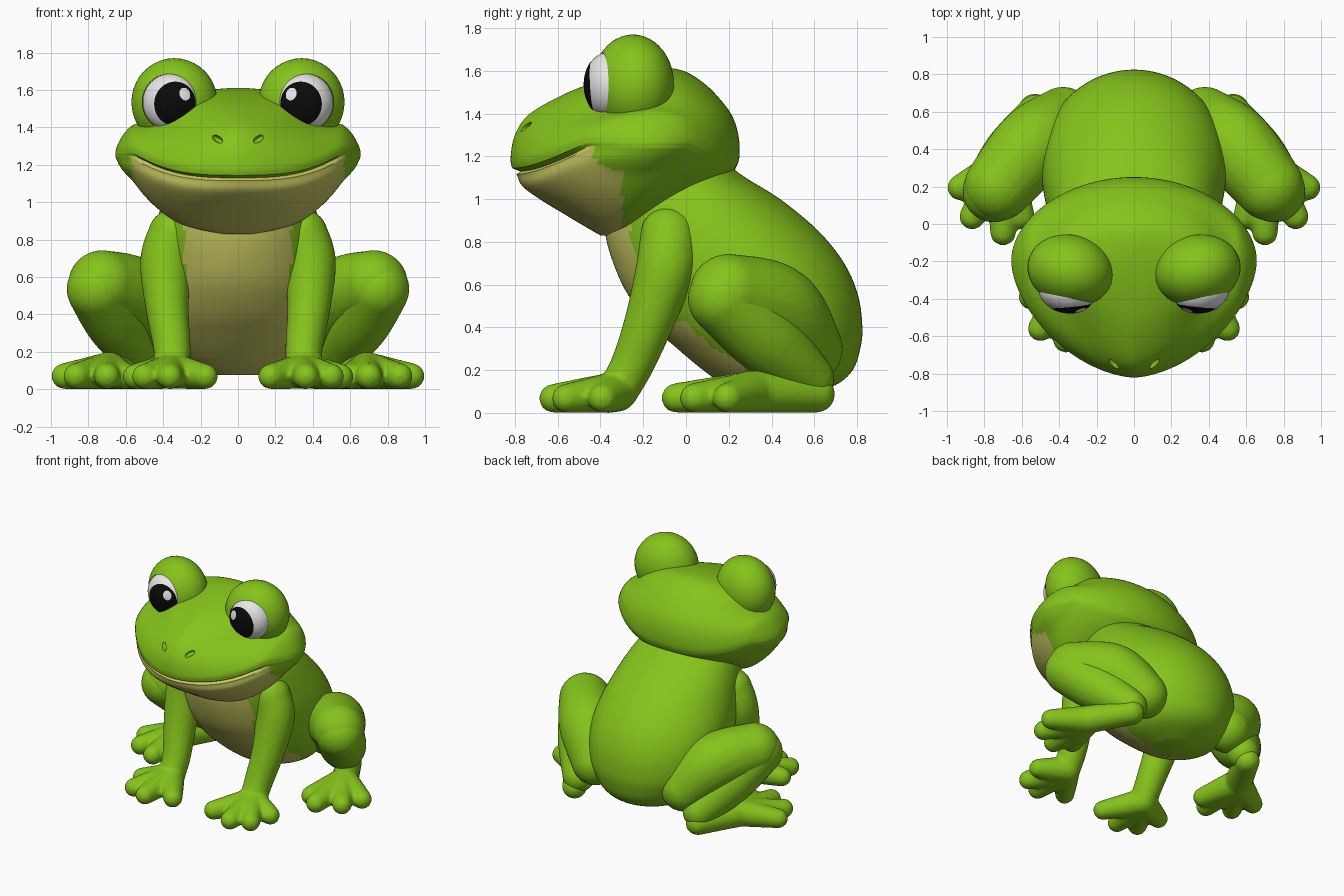
import bpy, bmesh
from math import sin, cos, pi, copysign, radians
from mathutils import Vector, Matrix, Euler

if "Cube" in bpy.data.objects:
    bpy.data.objects.remove(bpy.data.objects["Cube"])


def material(name, rgb):
    m = bpy.data.materials.new(name)
    m.use_nodes = True
    m.diffuse_color = (*rgb, 1)
    m.node_tree.nodes["Principled BSDF"].inputs["Base Color"].default_value = (*rgb, 1)
    return m


GREEN = material("leaf green", (0.235, 0.55, 0.011))
TAN = material("belly tan", (0.58, 0.58, 0.12))
WHITE = material("eye white", (0.85, 0.85, 0.85))
BLACK = material("pupil black", (0.003, 0.003, 0.003))


def finish(name, bm, mats):
    bmesh.ops.recalc_face_normals(bm, faces=bm.faces)
    for f in bm.faces:
        f.smooth = True
    me = bpy.data.meshes.new(name)
    bm.to_mesh(me)
    bm.free()
    for m in mats:
        me.materials.append(m)
    ob = bpy.data.objects.new(name, me)
    bpy.context.collection.objects.link(ob)
    return ob


def spline(rows, k):
    """Catmull-Rom samples through rows of any width."""
    out = []
    for i in range(len(rows) - 1):
        quad = list(zip(rows[max(i - 1, 0)], rows[i], rows[i + 1],
                        rows[min(i + 2, len(rows) - 1)]))
        for j in range(k):
            t = j / k
            out.append([b + t / 2 * (c - a + t * (2 * a - 5 * b + 4 * c - d
                        + t * (3 * (b - c) + d - a))) for a, b, c, d in quad])
    return out + [list(rows[-1])]


def loft(name, rows, is_tan, warp=Vector, n=96, k=5):
    """Stack rings: height, front y, back y, half width, widest y, front roundness."""
    bm = bmesh.new()
    rings = []
    samples = spline(rows, k)
    for z, front, back, w, mid, power in samples:
        ring = []
        for i in range(n):
            c, s = cos(2 * pi * i / n), sin(2 * pi * i / n)
            p = 2 / power if s < 0 else 1
            depth = mid - front if s < 0 else back - mid
            ring.append(bm.verts.new(warp((copysign(w * abs(c) ** p, c),
                                           mid + copysign(depth * abs(s) ** p, s), z))))
        rings.append(ring)
    for r in range(len(rings) - 1):
        level = (samples[r][0] + samples[r + 1][0]) / 2
        a, b = rings[r], rings[r + 1]
        for i in range(n):
            j = (i + 1) % n
            f = bm.faces.new((a[i], a[j], b[j], b[i]))
            f.material_index = int(is_tan(level, f.calc_center_median()))
    for ring in (rings[0], rings[-1]):
        f = bm.faces.new(ring)
        f.material_index = int(is_tan(ring[0].co.z, f.calc_center_median()))
    return finish(name, bm, (GREEN, TAN))


def mirror(ob):
    ob.modifiers.new("mirror", "MIRROR")
    return ob


def carve(ob, cutter):
    """Cut one shape out of another and drop the cutter."""
    cut = ob.modifiers.new("carve", "BOOLEAN")
    cut.operation = "DIFFERENCE"
    cut.object = cutter
    bpy.ops.object.select_all(action="DESELECT")
    bpy.context.view_layer.objects.active = ob
    ob.select_set(True)
    bpy.ops.object.modifier_apply(modifier=cut.name)
    bpy.data.objects.remove(cutter)
    bpy.ops.object.shade_smooth_by_angle(angle=radians(40))
    return ob


def limb(name, chains):
    """Fuse chains of (x, y, z, radius) into one soft skin, then mirror it."""
    bm = bmesh.new()
    for chain in chains:
        for x, y, z, r in spline(chain, 12):
            bmesh.ops.create_icosphere(bm, subdivisions=3, radius=r,
                                       matrix=Matrix.Translation((x, y, z)))
    ob = finish(name, bm, (GREEN,))
    skin = ob.modifiers.new("skin", "REMESH")
    skin.mode = "VOXEL"
    skin.voxel_size = 0.014
    skin.use_smooth_shade = True
    soft = ob.modifiers.new("soften", "SMOOTH")
    soft.factor = 0.5
    soft.iterations = 5
    return mirror(ob)


def spread(root, toes, r):
    """Webbed toe chains fanning out from a root."""
    x0, y0 = root[:2]
    return [[root, (x0 + 0.5 * (x - x0), y0 + 0.5 * (y - y0), r + 0.015, r + 0.015), (x, y, r, r)]
            for x, y in toes]


def dome(name, mat, centre, radii, aim=(0, -1, 0), angle=180, tilt=0, yaw=0):
    """Ellipsoid, or the cap of one within an angle of the aim direction."""
    bm = bmesh.new()
    bmesh.ops.create_uvsphere(bm, u_segments=40, v_segments=24, radius=1)
    if angle < 180:
        # Keep half the sphere and draw its rings in over the cap
        bmesh.ops.delete(bm, geom=[v for v in bm.verts if v.co.z < -0.01], context="VERTS")
        for v in bm.verts:
            polar = Vector((0, 0, 1)).angle(v.co) * angle / 90
            flat = Vector((v.co.x, v.co.y, 0))
            flat = flat.normalized() if flat.length > 1e-4 else flat
            v.co = flat * sin(polar) + Vector((0, 0, cos(polar)))
    turn = Vector(aim).to_track_quat("Z", "Y").to_matrix().to_4x4()
    spin = Euler((0, radians(tilt), radians(yaw))).to_matrix().to_4x4()
    bm.transform(Matrix.Translation(centre) @ spin @ Matrix.Diagonal((*radii, 1)) @ turn)
    return finish(name, bm, (mat,))


# Body: an egg with a tan front
def belly(z, c):
    return abs(c.x) < (0.36 if z < 0.42 else 0.285) and c.y < 0.38 - 0.5 * z


body_rows = [
    (0.075, 0.30, 0.55, 0.12, 0.42, 2), (0.13, 0.18, 0.70, 0.28, 0.42, 2),
    (0.20, 0.08, 0.78, 0.37, 0.40, 2), (0.30, -0.04, 0.815, 0.44, 0.38, 2),
    (0.40, -0.15, 0.825, 0.48, 0.36, 2), (0.55, -0.27, 0.805, 0.495, 0.32, 2),
    (0.70, -0.34, 0.74, 0.485, 0.25, 2), (0.85, -0.38, 0.62, 0.45, 0.15, 2),
    (1.00, -0.38, 0.44, 0.40, 0.05, 2), (1.12, -0.30, 0.25, 0.33, 0.0, 2),
    (1.25, -0.20, 0.10, 0.20, -0.05, 2)]
loft("body", body_rows, belly)

# Head: rings bend up at the sides into a smile, with a groove at the mouth
MOUTH = 1.13


def smile(co):
    x, y, z = co
    groove = max(0, 1 - abs(z - MOUTH) / 0.014) * min(1, max(0, (0.58 - abs(x)) / 0.08))
    scale = 1 - 0.03 * groove if y < -0.3 else 1
    bump = max(0, 1 - ((z - MOUTH) / 0.34) ** 2)
    lift = 0.12 * bump * (min(abs(x), 0.56) / 0.56) ** 3
    return Vector((x * scale, y * scale, z + lift))


def jaw(z, c):
    return z < MOUTH and abs(c.x) < 0.57 and c.y < -0.3 - 0.07 * min(max((z - 1.02) / 0.08, 0), 1)


head_rows = [
    (0.83, -0.40, -0.30, 0.08, -0.35, 2), (0.87, -0.47, -0.20, 0.29, -0.32, 2),
    (0.93, -0.57, -0.08, 0.43, -0.28, 2), (1.00, -0.685, 0.04, 0.55, -0.24, 1.95),
    (1.06, -0.765, 0.14, 0.62, -0.22, 1.85), (1.11, -0.79, 0.20, 0.65, -0.2, 1.72),
    (MOUTH, -0.80, 0.22, 0.655, -0.2, 1.7), (1.15, -0.815, 0.235, 0.655, -0.2, 1.7),
    (1.20, -0.82, 0.25, 0.64, -0.2, 1.7), (1.30, -0.80, 0.245, 0.59, -0.18, 1.6),
    (1.40, -0.73, 0.21, 0.51, -0.15, 1.48), (1.50, -0.55, 0.13, 0.43, -0.15, 1.6),
    (1.56, -0.38, 0.06, 0.33, -0.13, 1.8), (1.595, -0.24, 0.0, 0.2, -0.1, 2),
    (1.61, -0.13, -0.05, 0.05, -0.09, 2)]
head = loft("head", head_rows, jaw, smile)

# Nostrils: slanted slots cut from the muzzle
carve(head, mirror(dome("nostril_cutter", GREEN, (0.112, -0.755, 1.34), (0.036, 0.05, 0.017),
                        tilt=-35)))

# Eyes: hooded mounds turned a little outward, white balls, pupils and glints
eye = (0.362, -0.365, 1.535)
ball = Vector((0.149, 0.11, 0.152))
mound = dome("eye_mounds", GREEN, (0.34, -0.248, 1.535), (0.232, 0.19, 0.235), yaw=13)
mirror(carve(mound, dome("eye_cutter", GREEN, eye, (0.15, 0.16, 0.153), yaw=12)))
mirror(dome("eyeballs", WHITE, eye, ball, yaw=12))
mirror(dome("pupils", BLACK, eye, ball * 1.015, (-0.40, -0.91, -0.08), 50, yaw=12))
mirror(dome("eye_glints", WHITE, eye, ball * 1.03, (-0.64, -0.71, 0.28), 13, yaw=12))

# Front legs with four spread toes
wrist = (0.35, -0.32, 0.1, 0.095)
limb("front_legs", [[(0.345, -0.08, 0.83, 0.135), (0.385, -0.095, 0.68, 0.14),
                     (0.38, -0.165, 0.45, 0.118), (0.355, -0.245, 0.24, 0.102), wrist]]
     + spread(wrist, [(0.175, -0.55), (0.365, -0.62), (0.5, -0.56), (0.55, -0.39)], 0.068))

# Hind legs: folded thigh and broad shin, flaring foot and toes
limb("thighs", [[(0.38, 0.57, 0.3, 0.165), (0.54, 0.42, 0.485, 0.21), (0.725, 0.2, 0.56, 0.185)]])
limb("shins", [[(0.75, 0.175, 0.535, 0.168), (0.64, 0.37, 0.35, 0.168), (0.515, 0.58, 0.16, 0.115)]])
heel = (0.53, 0.61, 0.088, 0.088)
instep = (0.69, 0.32, 0.1, 0.1)
limb("hind_feet", [[heel, instep]]
     + spread(instep, [(0.928, 0.195), (0.865, 0.04), (0.7, -0.045), (0.6, 0.04)], 0.07))
